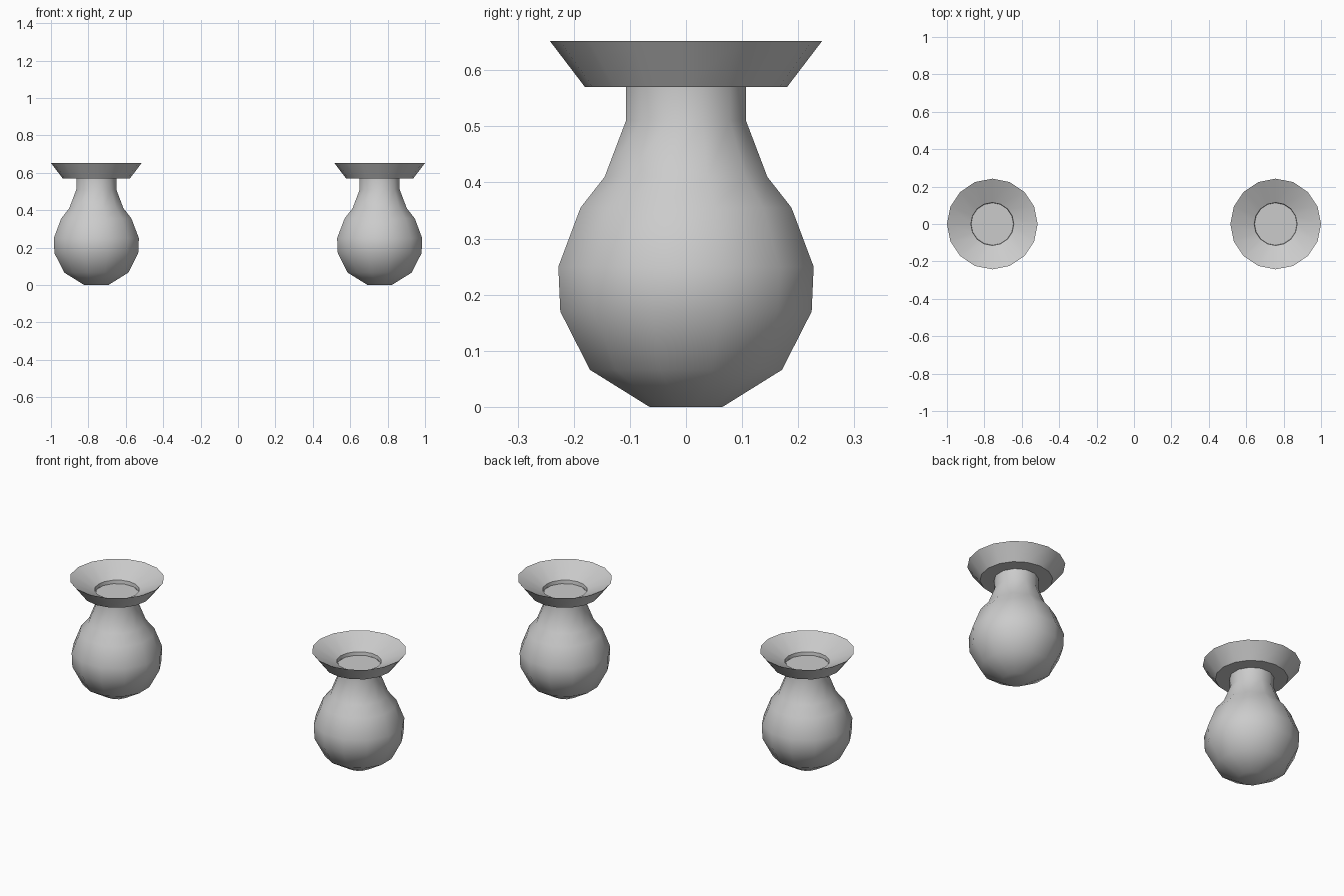
import bpy, bmesh, math

cube = bpy.data.objects.get("Cube")
if cube:
    bpy.data.objects.remove(cube, do_unlink=True)

grey = bpy.data.materials.new("plain grey")
grey.use_nodes = True
grey.diffuse_color = (0.6, 0.6, 0.6, 1)
grey.node_tree.nodes["Principled BSDF"].inputs["Base Color"].default_value = (0.6, 0.6, 0.6, 1)


def turned(name, profile, sides, offset, x, angle):
    """Turn a profile of (radius, height) points around z; radius 0 makes a pole."""
    bm = bmesh.new()
    rings = []
    for r, z in profile:
        if r == 0:
            rings.append([bm.verts.new((0, 0, z))] * sides)
        else:
            steps = [math.radians(offset) + math.tau * i / sides for i in range(sides)]
            rings.append([bm.verts.new((r * math.cos(a), r * math.sin(a), z)) for a in steps])
    for low, high in zip(rings, rings[1:]):
        for i in range(sides):
            j = (i + 1) % sides
            corners = dict.fromkeys((low[i], low[j], high[j], high[i]))
            bm.faces.new(list(corners))
    bmesh.ops.recalc_face_normals(bm, faces=bm.faces)
    mesh = bpy.data.meshes.new(name)
    bm.to_mesh(mesh)
    bm.free()
    mesh.materials.append(grey)
    obj = bpy.data.objects.new(name, mesh)
    bpy.context.collection.objects.link(obj)
    obj.location.x = x
    bpy.ops.object.select_all(action="DESELECT")
    obj.select_set(True)
    bpy.context.view_layer.objects.active = obj
    bpy.ops.object.shade_smooth_by_angle(angle=math.radians(angle))
    return obj


# Round body running up into the neck
flat = math.cos(math.pi / 12)
body = [(0, 0), (.065, 0), (.171, .066), (.224, .17), (.2275, .25),
        (.188, .355), (.145, .41), (.107, .51), (.107, .575)]
body = [(r / flat, z) for r, z in body]

# Flared dish: underside, rim, shallow inner slope and a small well
dish = [(0, .57), (.18, .57), (.2425, .652), (.115, .59), (.113, .572), (0, .572)]

for side, x in (("left", .7575), ("right", -.7575)):
    turned(side + "_body", body, 12, 15, x, 80)
    turned(side + "_dish", dish, 16, 0, x, 40)
